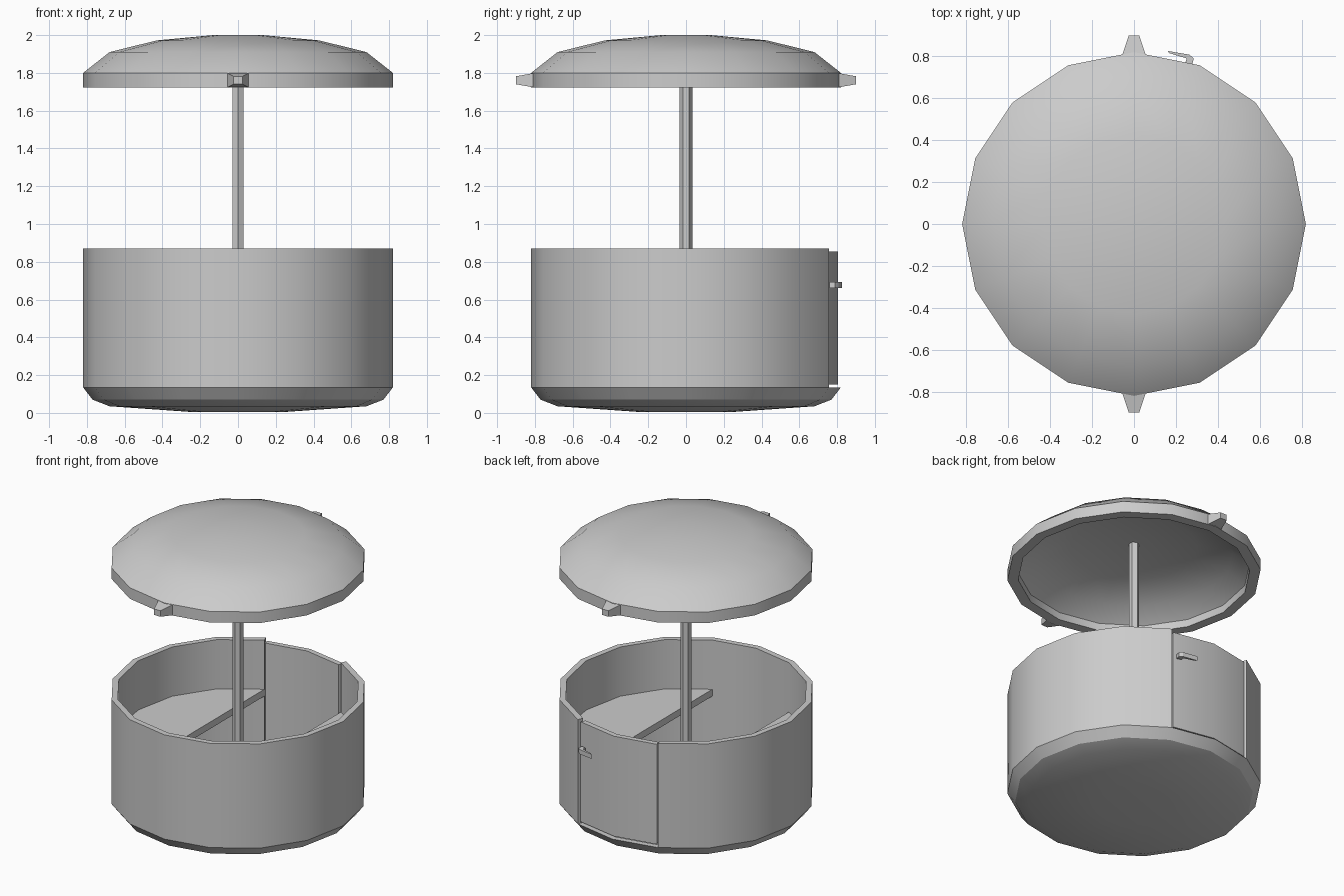
import bpy, bmesh
from math import sin, cos, radians

if "Cube" in bpy.data.objects:
    bpy.data.objects.remove(bpy.data.objects["Cube"])

STEP = 22.5  # sixteen-sided cabin


def finish(name, bm):
    bmesh.ops.remove_doubles(bm, verts=bm.verts, dist=1e-4)
    bmesh.ops.recalc_face_normals(bm, faces=bm.faces)
    me = bpy.data.meshes.new(name)
    bm.to_mesh(me)
    bm.free()
    ob = bpy.data.objects.new(name, me)
    bpy.context.collection.objects.link(ob)
    bpy.ops.object.select_all(action='DESELECT')
    ob.select_set(True)
    bpy.context.view_layer.objects.active = ob
    bpy.ops.object.shade_smooth_by_angle(angle=radians(30))
    return ob


def lathe(name, profile, angles, full=False):
    """Sweep a closed (radius, z) outline around z through the angles."""
    bm = bmesh.new()
    rings = [[bm.verts.new((r * cos(radians(a)), r * sin(radians(a)), z)) for r, z in profile]
             for a in angles]
    n = len(profile)
    pairs = list(zip(rings, rings[1:]))
    if full:
        pairs.append((rings[-1], rings[0]))
    for p, q in pairs:
        for i in range(n):
            j = (i + 1) % n
            if profile[i][0] == 0 and profile[j][0] == 0:
                continue  # skip the axis
            bm.faces.new((p[i], p[j], q[j], q[i]))
    if not full:
        bm.faces.new(rings[0])
        bm.faces.new(rings[-1])
    return finish(name, bm)


def prism(name, low, high):
    """Join two matching outlines into a closed solid."""
    bm = bmesh.new()
    a = [bm.verts.new(p) for p in low]
    b = [bm.verts.new(p) for p in high]
    bm.faces.new(a)
    bm.faces.new(b)
    for i in range(len(a)):
        j = (i + 1) % len(a)
        bm.faces.new((a[i], a[j], b[j], b[i]))
    return finish(name, bm)


def slab(name, outline, z0, z1):
    return prism(name, [(x, y, z0) for x, y in outline], [(x, y, z1) for x, y in outline])


circle = [i * STEP for i in range(16)]

# Hollow bowl under the cabin
lathe("cabin_base", [(0, 0.005), (0.25, 0.005), (0.68, 0.035), (0.77, 0.07), (0.82, 0.135),
                     (0.78, 0.135), (0.74, 0.10), (0.66, 0.07), (0.25, 0.045), (0, 0.045)],
      circle, True)

# Wall, open at the back for the door
lathe("cabin_wall", [(0.82, 0.135), (0.82, 0.87), (0.78, 0.87), (0.78, 0.135)],
      [112.5 + i * STEP for i in range(15)])

# Door with small gaps all round, and its handle
lathe("door", [(0.805, 0.15), (0.805, 0.855), (0.768, 0.855), (0.768, 0.15)], [68.3, 90, 111.7])
slab("door_handle", [(0.16, 0.826), (0.265, 0.808), (0.285, 0.79), (0.278, 0.76),
                     (0.245, 0.77), (0.252, 0.79), (0.17, 0.815)], 0.66, 0.692)

# Domed hollow roof
lathe("roof", [(0, 2.0), (0.13, 2.0), (0.43, 1.972), (0.68, 1.91), (0.82, 1.80), (0.82, 1.722),
               (0.75, 1.722), (0.75, 1.775), (0.64, 1.86), (0.41, 1.925), (0.12, 1.95), (0, 1.95)],
      circle, True)

for s, tag in ((1, "right"), (-1, "left")):
    # Curved bench on each side
    arc = [(0.78 * s * cos(radians(a)), 0.78 * sin(radians(a)))
           for a in [-67.5 + i * STEP for i in range(7)]]
    slab("bench_" + tag, arc, 0.475, 0.523)

for s, tag in ((1, "back"), (-1, "front")):
    # Tapered lug on the roof rim
    prism("roof_lug_" + tag,
          [(x, 0.80 * s, z) for x, z in ((-0.058, 1.722), (0.058, 1.722), (0.058, 1.80), (-0.058, 1.80))],
          [(x, 0.90 * s, z) for x, z in ((-0.025, 1.74), (0.025, 1.74), (0.025, 1.782), (-0.025, 1.782))])

# Central six-sided pole
slab("centre_pole", [(0.034 * cos(radians(30 + 60 * i)), 0.034 * sin(radians(30 + 60 * i)))
                     for i in range(6)], 0.045, 1.951)
